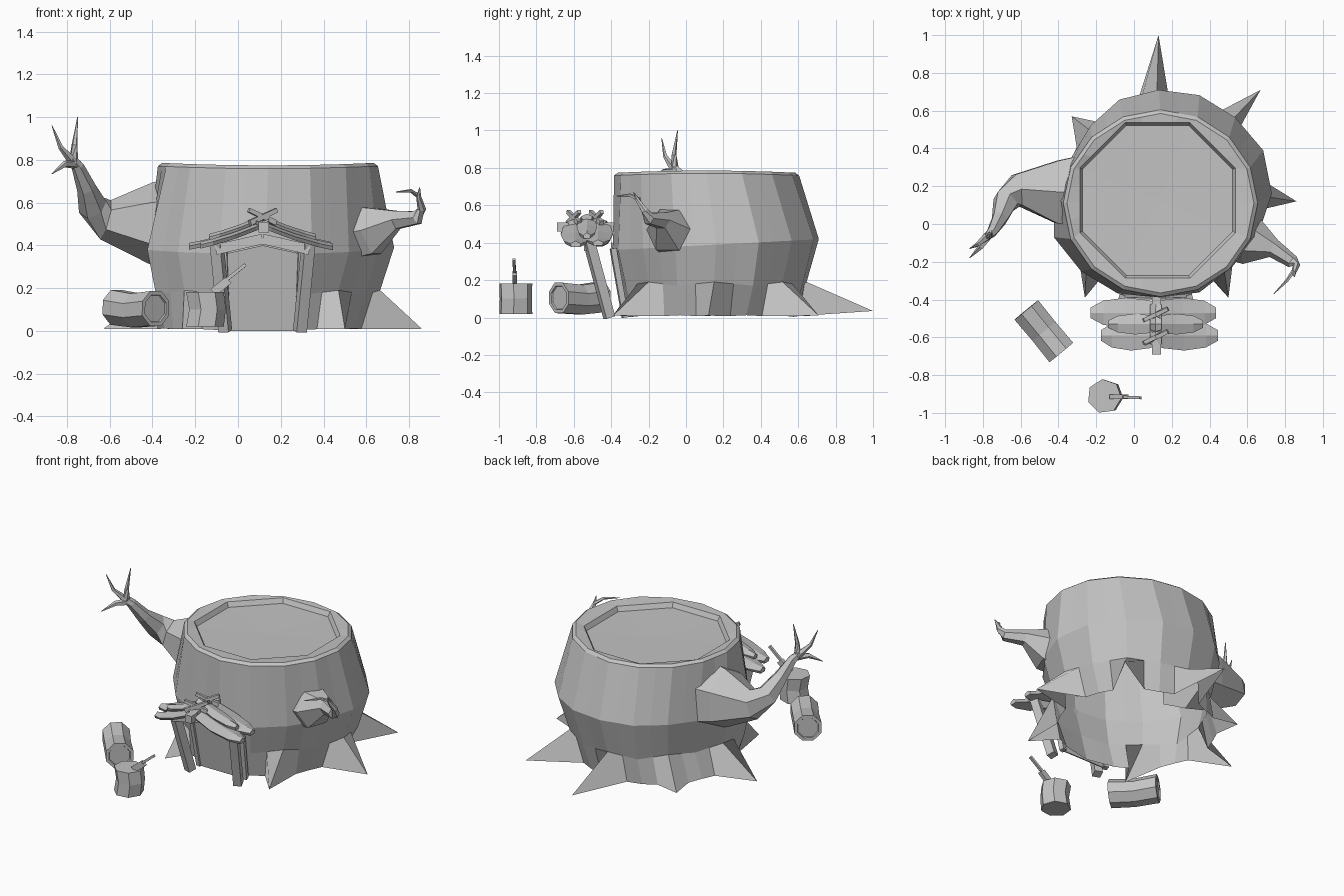
import bpy, bmesh, math
from mathutils import Vector

cube = bpy.data.objects.get("Cube")
if cube:
    bpy.data.objects.remove(cube, do_unlink=True)

grey = bpy.data.materials.new("plain_grey")
grey.use_nodes = True
grey.diffuse_color = (0.55, 0.55, 0.55, 1)
grey.node_tree.nodes["Principled BSDF"].inputs["Base Color"].default_value = (0.55, 0.55, 0.55, 1)


def loft(name, rings, cap_start=True):
    """Skin a list of equal-sized rings and cap the ends."""
    bm = bmesh.new()
    loops = [[bm.verts.new(p) for p in ring] for ring in rings]
    n = len(loops[0])
    for a, b in zip(loops, loops[1:]):
        for i in range(n):
            j = (i + 1) % n
            bm.faces.new((a[i], a[j], b[j], b[i]))
    if cap_start:
        bm.faces.new(loops[0])
    bm.faces.new(loops[-1])
    bmesh.ops.recalc_face_normals(bm, faces=bm.faces)
    mesh = bpy.data.meshes.new(name)
    bm.to_mesh(mesh)
    bm.free()
    mesh.materials.append(grey)
    ob = bpy.data.objects.new(name, mesh)
    bpy.context.collection.objects.link(ob)


def circle(centre, d, r, sides, turn):
    """Ring of points around a centre, square to the direction d."""
    u = d.cross(Vector((0, 0, 1)))
    u = u.normalized() if u.length > 0.01 else Vector((1, 0, 0))
    v = u.cross(d)
    angles = [math.tau * k / sides + turn for k in range(sides)]
    return [centre + r * (u * math.cos(t) + v * math.sin(t)) for t in angles]


def tube(name, path, sides=6, turn=0.0):
    """Tapering tube through points given as (x, y, z, radius)."""
    pts = [Vector(p[:3]) for p in path]
    rings = []
    for i, p in enumerate(pts):
        d = (pts[min(i + 1, len(pts) - 1)] - pts[max(i - 1, 0)]).normalized()
        rings.append(circle(p, d, path[i][3], sides, turn))
    loft(name, rings)


# Hollow stump: star-shaped foot of pointed roots, bulging middle, sunken top
STEPS = 16
ANGLES = [math.tau * i / STEPS for i in range(STEPS)]
ROOTS = {0: (0.86, 0.12), 2: (0.67, 0.71), 4: (0.13, 1.0), 6: (-0.33, 0.57),
         8: (-0.63, 0.16), 10: (-0.26, -0.39), 14: (0.50, -0.39)}
BULGE = [0.60, 0.60, 0.573, 0.565, 0.55, 0.54, 0.51, 0.50,
         0.55, 0.60, 0.58, 0.57, 0.55, 0.565, 0.55, 0.57]


def oval(cx, cy, rx, ry, z):
    return [Vector((cx + rx * math.cos(t), cy + ry * math.sin(t),
                    z + 0.006 * math.cos(2 * t))) for t in ANGLES]


def octagon(apothem, z):
    ring = []
    for t in ANGLES:
        off = (t + math.pi / 8) % (math.pi / 4) - math.pi / 8
        r = apothem / math.cos(off)
        ring.append(Vector((0.125 + r * math.cos(t), 0.125 + r * math.sin(t), z)))
    return ring


def with_midpoints(ring):
    """Split every side of a ring, keeping its outline."""
    out = []
    for i, p in enumerate(ring):
        out += [p, (p + ring[(i + 1) % len(ring)]) / 2]
    return out


ankle, bulge = [], []
for i, t in enumerate(ANGLES):
    c, s = math.cos(t), math.sin(t)
    r = BULGE[i] - 0.055
    ankle.append(Vector((0.12 + r * c, 0.15 + r * s, 0.19 if i in ROOTS else 0.17)))
    bulge.append(Vector((0.13 + BULGE[i] * c, 0.16 + BULGE[i] * s, 0.39 + 0.03 * s)))
foot = with_midpoints(oval(0.10, 0.145, 0.48, 0.465, 0.008))
for i, (x, y) in ROOTS.items():
    foot[2 * i] = Vector((x, y, 0.035 if i == 4 else 0.01))
    for j in (2 * i - 1, 2 * i + 1):
        t = math.tau * j / (2 * STEPS)
        foot[j] = Vector((0.10 + 0.485 * math.cos(t), 0.145 + 0.47 * math.sin(t), 0.008))

loft("stump", [foot] + [with_midpoints(ring) for ring in (
    ankle, bulge,
    oval(0.14, 0.11, 0.515, 0.495, 0.765),
    oval(0.14, 0.11, 0.495, 0.475, 0.78),
    octagon(0.412, 0.772),
    octagon(0.397, 0.742),
    octagon(0.02, 0.737),
)], cap_start=False)

# Large forked branch
tube("large_branch", [
    (-0.25, 0.17, 0.50, 0.23), (-0.41, 0.17, 0.505, 0.19), (-0.62, 0.18, 0.52, 0.095),
    (-0.68, 0.12, 0.58, 0.07), (-0.71, 0.03, 0.67, 0.045),
    (-0.75, -0.04, 0.77, 0.03), (-0.78, -0.07, 0.81, 0.02)], 6, math.pi / 6)
for twig in (
    [(-0.77, -0.06, 0.78, 0.024), (-0.765, -0.065, 0.87, 0.014), (-0.75, -0.045, 1.0, 0.002)],
    [(-0.77, -0.06, 0.79, 0.024), (-0.83, -0.11, 0.86, 0.012), (-0.87, -0.13, 0.96, 0.002)],
    [(-0.75, -0.04, 0.78, 0.024), (-0.81, -0.12, 0.78, 0.016), (-0.87, -0.18, 0.735, 0.002)],
):
    tube("large_branch_twig", twig, 5)

# Small hooked branch
tube("small_branch", [
    (0.50, -0.04, 0.45, 0.14), (0.62, -0.09, 0.47, 0.13), (0.74, -0.13, 0.52, 0.05),
    (0.84, -0.20, 0.53, 0.035), (0.86, -0.22, 0.57, 0.02), (0.845, -0.26, 0.63, 0.012),
    (0.85, -0.28, 0.67, 0.002)], 6)
tube("small_branch_twig", [(0.845, -0.25, 0.63, 0.012), (0.81, -0.30, 0.655, 0.009),
                           (0.74, -0.37, 0.65, 0.002)], 5)

# Porch: leaning posts, angled lintels, door jambs and door panel
SQUARE = math.pi / 4
MID = 0.115
for s in (-1, 1):
    tube("porch_post", [(MID + s * 0.175, -0.41, 0.0, 0.036),
                        (MID + s * 0.215, -0.52, 0.41, 0.036)], 4, SQUARE)
    tube("porch_lintel", [(MID, -0.52, 0.43, 0.034),
                          (MID + s * 0.22, -0.52, 0.38, 0.034)], 4, SQUARE)
    tube("door_jamb", [(MID + s * 0.165, -0.325, 0.0, 0.022),
                       (MID + s * 0.18, -0.39, 0.37, 0.022)], 4, SQUARE)
DOOR = [(-0.17, 0.0), (0.17, 0.0), (0.18, 0.36), (0.0, 0.40), (-0.18, 0.36)]
loft("door_panel", [[(MID + x, y - 0.17 * z, z) for x, z in DOOR] for y in (-0.334, -0.326)])

# Roof: curved leaf-shaped shingles on both slopes
WIDTHS = [(0.0, 0.55), (0.2, 0.85), (0.5, 1.0), (0.82, 0.8), (1.0, 0.35)]


def shingle(s, y, length, half, lift):
    rings = []
    for f, w in WIDTHS:
        u = -0.03 + f * (length + 0.03)
        x, z, w = MID + s * u, 0.505 - 0.45 * u + 0.4 * u * u + lift, w * half
        rings.append([(x, y - w, z), (x, y, z + 0.014), (x, y + w, z),
                      (x, y + w * 0.8, z - 0.018), (x, y - w * 0.8, z - 0.018)])
    loft("roof_shingle", rings)


for s in (-1, 1):
    shingle(s, -0.47, 0.32 if s > 0 else 0.345, 0.08, 0.0)
    shingle(s, -0.59, 0.33 if s > 0 else 0.29, 0.08, -0.005)
    shingle(s, -0.53, 0.25, 0.055, 0.022)

# Ridge beam and crossed finials
tube("ridge_beam", [(MID + 0.005, -0.385, 0.485, 0.034),
                    (MID + 0.005, -0.69, 0.485, 0.034)], 4, SQUARE)
for y in (-0.48, -0.60):
    for s in (-1, 1):
        tube("ridge_finial", [(MID - s * 0.06, y - 0.03 * s, 0.505, 0.018),
                              (MID + s * 0.065, y + 0.03 * s, 0.565, 0.014)], 4, SQUARE)


# Kinked log barrels, optionally with a sunken panel in each end
def barrel(name, a, b, bend, r, sides, turn, sunken):
    a, b = Vector(a), Vector(b)
    d = (b - a).normalized()
    inset = d * 0.008
    stations = [(a, 1.0), ((a + b) / 2 + Vector(bend), 0.97), (b, 1.0)]
    if sunken:
        stations = ([(a + inset, 0.74), (a, 0.78)] + stations
                    + [(b, 0.78), (b - inset, 0.74)])
    loft(name, [circle(p, d, r * k, sides, turn) for p, k in stations])


barrel("lying_barrel", (-0.57, -0.455, 0.11), (-0.385, -0.68, 0.105),
       (0, 0, -0.012), 0.088, 8, math.pi / 8, True)
barrel("standing_barrel", (-0.157, -0.912, 0.02), (-0.157, -0.912, 0.182),
       (0.012, 0, 0), 0.091, 7, 0.1, False)

# Flat ladle resting on the standing barrel
BLADE = [(-0.13, 0.195), (-0.10, 0.165), (-0.03, 0.225), (-0.06, 0.25)]
loft("ladle_blade", [[(x, y, z) for x, z in BLADE] for y in (-0.927, -0.903)])
tube("ladle_handle", [(-0.09, -0.915, 0.21, 0.011), (0.035, -0.92, 0.31, 0.011)], 4, SQUARE)
